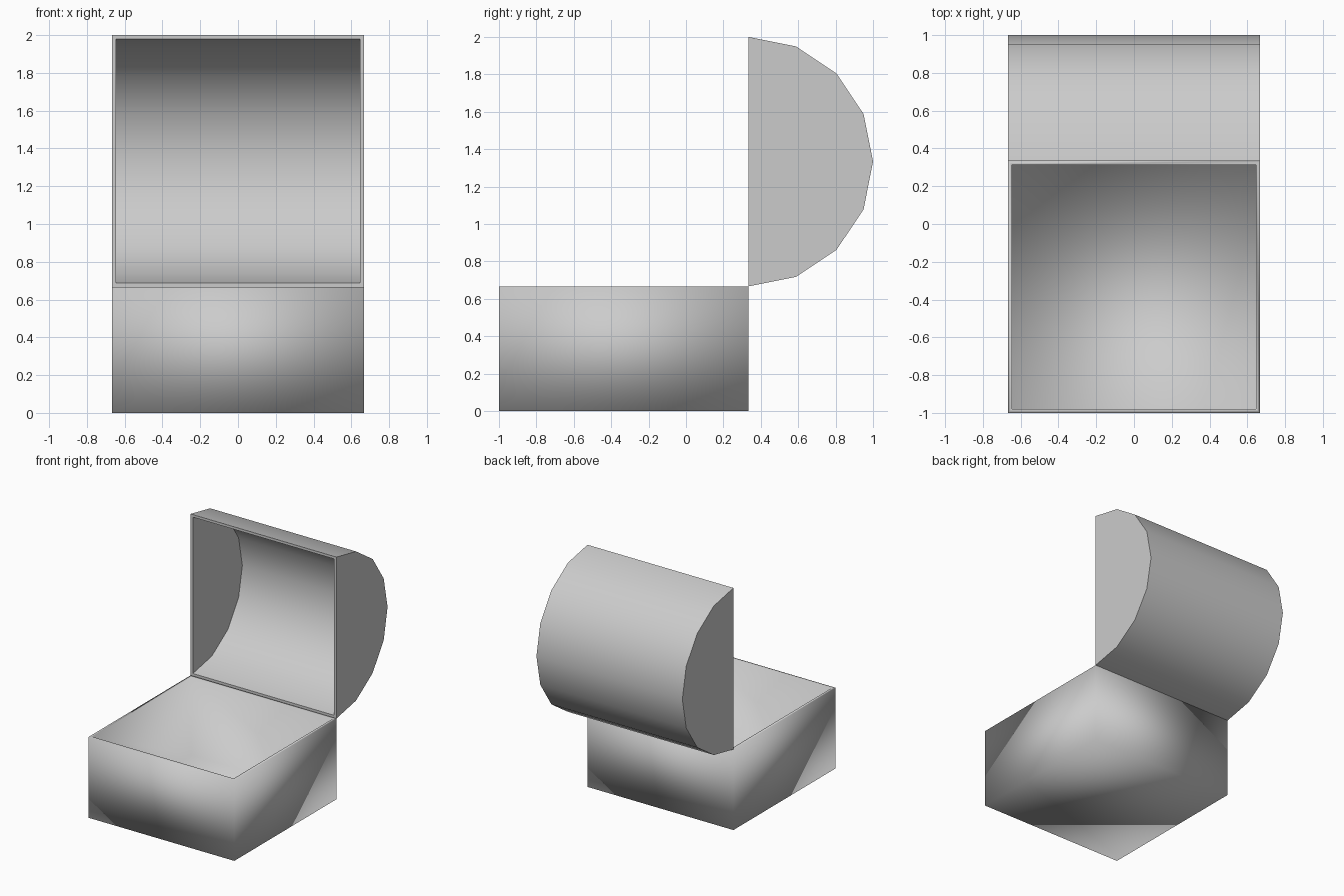
import bpy, bmesh
from math import cos, sin, pi

cube = bpy.data.objects.get("Cube")
if cube:
    bpy.data.objects.remove(cube, do_unlink=True)

R = 2 / 3        # half width, box height and lid radius
T = 0.021        # wall thickness
HINGE_Y = 1 / 3

grey = bpy.data.materials.new("plain_grey")
grey.use_nodes = True
colour = (0.6, 0.6, 0.6, 1)
grey.diffuse_color = colour
grey.node_tree.nodes["Principled BSDF"].inputs["Base Color"].default_value = colour


def swept_skin(bm, profile, half_width):
    """Sweep an open (y, z) profile along x, cap both ends, return the rim corners."""
    left, right = [[bm.verts.new((x, y, z)) for y, z in profile]
                   for x in (half_width, -half_width)]
    for i in range(len(profile) - 1):
        bm.faces.new((left[i], left[i + 1], right[i + 1], right[i]))
    bm.faces.new(left)
    bm.faces.new(right)
    return [left[0], left[-1], right[-1], right[0]]


def hollow_part(name, outer, inner):
    """Open container made of an outer skin, an inner skin and a flat rim."""
    bm = bmesh.new()
    a = swept_skin(bm, outer, R)
    b = swept_skin(bm, inner, R - T)
    for i in range(4):
        j = (i + 1) % 4
        bm.faces.new((a[i], a[j], b[j], b[i]))
    bmesh.ops.recalc_face_normals(bm, faces=bm.faces)
    mesh = bpy.data.meshes.new(name)
    bm.to_mesh(mesh)
    bm.free()
    mesh.materials.append(grey)
    obj = bpy.data.objects.new(name, mesh)
    bpy.context.collection.objects.link(obj)
    return obj


def box_profile(t):
    front, back = -1 + t, HINGE_Y - t
    return [(front, R), (front, t), (back, t), (back, R)]


def lid_profile(radius, segments=8):
    return [(HINGE_Y + radius * sin(pi * i / segments),
             2 * R + radius * cos(pi * i / segments)) for i in range(segments + 1)]


# Chest body, softly shaded over its corners
body = hollow_part("chest_body", box_profile(0), box_profile(T))
body.data.shade_smooth()

# Half-round lid standing open, smooth curve with crisp ends
lid = hollow_part("chest_lid", lid_profile(R), lid_profile(R - T))
bpy.ops.object.select_all(action="DESELECT")
lid.select_set(True)
bpy.context.view_layer.objects.active = lid
bpy.ops.object.shade_smooth_by_angle(angle=pi / 6)
